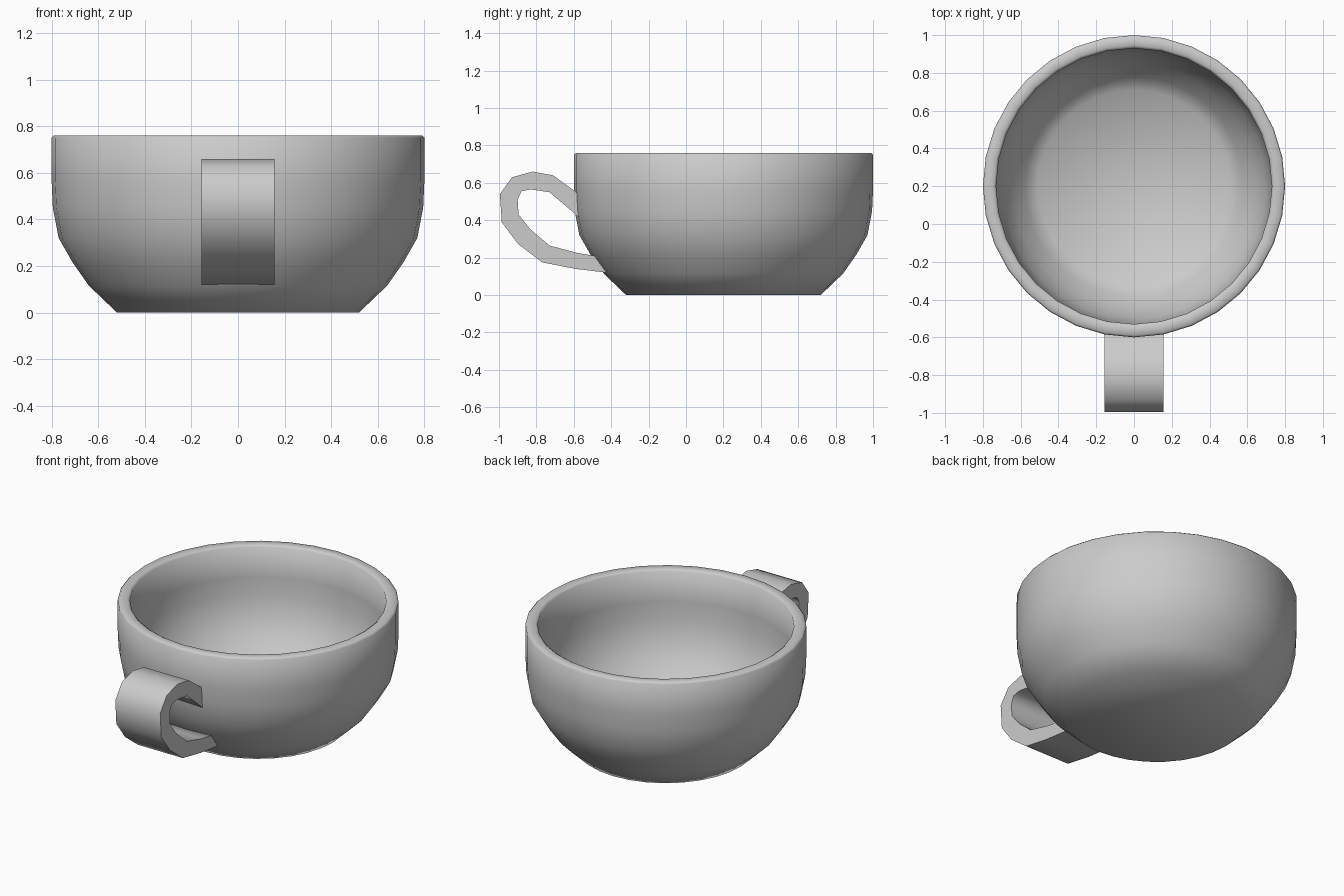
import bpy, bmesh, math

if "Cube" in bpy.data.objects:
    bpy.data.objects.remove(bpy.data.objects["Cube"])

SEGS = 32
CY = 0.2  # cup centre in y

grey = bpy.data.materials.new("light grey")
grey.diffuse_color = (0.6, 0.6, 0.6, 1)
grey.use_nodes = True
grey.node_tree.nodes["Principled BSDF"].inputs["Base Color"].default_value = grey.diffuse_color


def finish(name, bm):
    bmesh.ops.recalc_face_normals(bm, faces=bm.faces)
    mesh = bpy.data.meshes.new(name)
    bm.to_mesh(mesh)
    bm.free()
    ob = bpy.data.objects.new(name, mesh)
    bpy.context.collection.objects.link(ob)
    mesh.materials.append(grey)
    bpy.ops.object.select_all(action='DESELECT')
    ob.select_set(True)
    bpy.context.view_layer.objects.active = ob
    bpy.ops.object.shade_smooth_by_angle(angle=math.radians(60))


# Cup bowl: lathed outer wall, rim and inner wall
profile = [(0.52, 0), (0.64, 0.115), (0.71, 0.215), (0.77, 0.32), (0.795, 0.45),
           (0.80, 0.56), (0.80, 0.75), (0.79, 0.76), (0.745, 0.76), (0.73, 0.75),
           (0.73, 0.56), (0.722, 0.45), (0.70, 0.33), (0.645, 0.23),
           (0.58, 0.14), (0.51, 0.07)]
bm = bmesh.new()
rings = []
for r, z in profile:
    rings.append([bm.verts.new((r * math.cos(2 * math.pi * i / SEGS),
                                CY + r * math.sin(2 * math.pi * i / SEGS), z))
                  for i in range(SEGS)])
for a, b in zip(rings, rings[1:]):
    for i in range(SEGS):
        j = (i + 1) % SEGS
        bm.faces.new((a[i], a[j], b[j], b[i]))
bm.faces.new(rings[0])
bm.faces.new(rings[-1])
finish("cup_bowl", bm)

# Handle: flat strap swept along a side outline (y, z)
outer = [(-0.565, 0.53), (-0.60, 0.56), (-0.71, 0.64), (-0.82, 0.66), (-0.93, 0.63),
         (-0.995, 0.54), (-0.985, 0.39), (-0.90, 0.275), (-0.77, 0.175),
         (-0.59, 0.14), (-0.425, 0.12)]
inner = [(-0.565, 0.41), (-0.60, 0.44), (-0.73, 0.55), (-0.83, 0.565), (-0.88, 0.555),
         (-0.90, 0.51), (-0.895, 0.43), (-0.83, 0.35), (-0.73, 0.265),
         (-0.58, 0.225), (-0.49, 0.21)]
W = 0.156
bm = bmesh.new()
loops = [[bm.verts.new((x, *p)) for x, p in ((-W, o), (W, o), (W, n), (-W, n))]
         for o, n in zip(outer, inner)]
for a, b in zip(loops, loops[1:]):
    for i in range(4):
        j = (i + 1) % 4
        bm.faces.new((a[i], a[j], b[j], b[i]))
bm.faces.new(loops[0])
bm.faces.new(loops[-1])
finish("cup_handle", bm)
